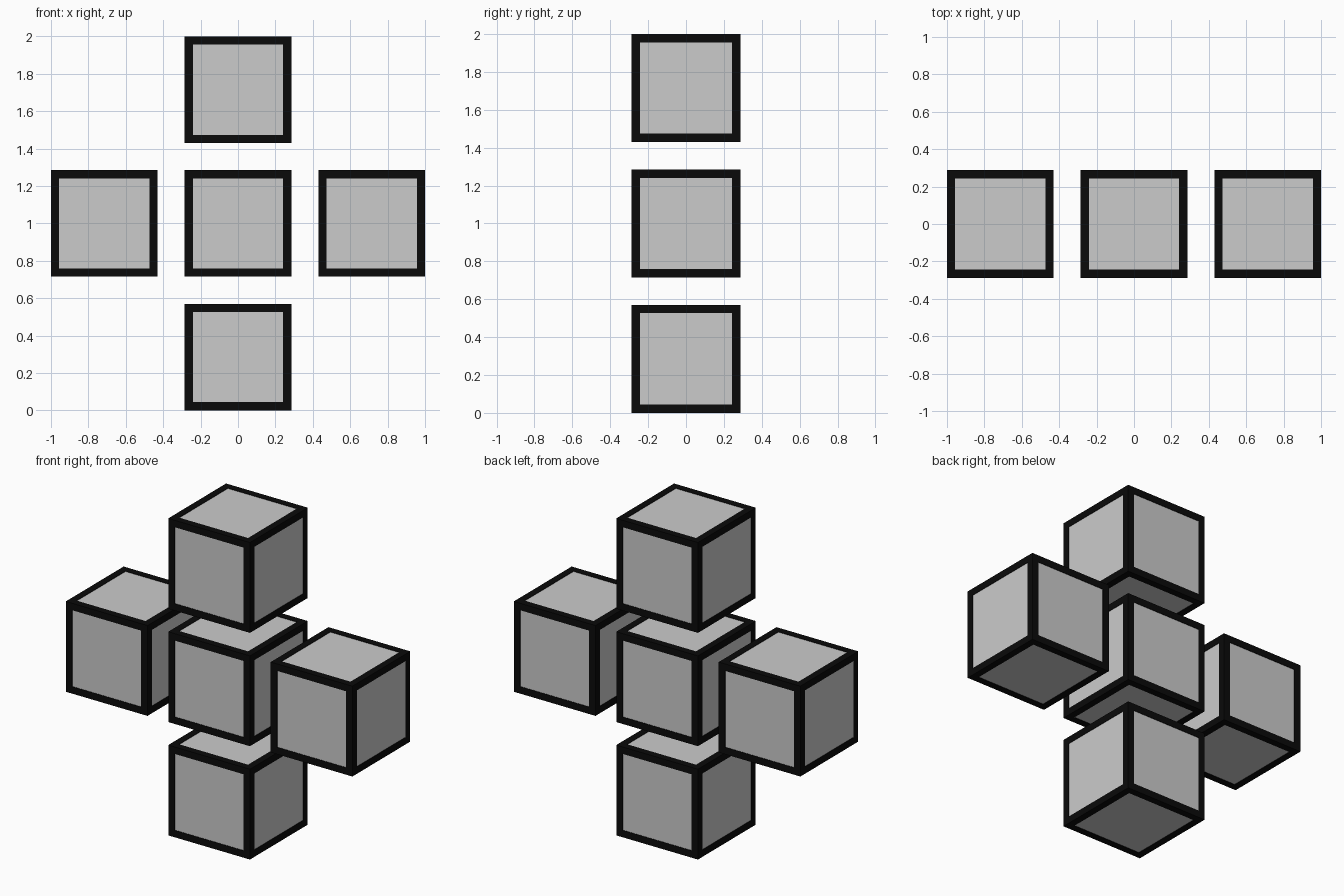
import bpy, bmesh
from itertools import product
from mathutils import Matrix, Vector

if "Cube" in bpy.data.objects:
    bpy.data.objects.remove(bpy.data.objects["Cube"])

HALF = Vector((0.285, 0.288, 0.285))   # outer half size of a framed cube
BAR = 0.044                            # edge bar thickness
INSET = 0.003                          # panels sit just below the bars
STEP = 0.715                           # spacing between cube centres

black = bpy.data.materials.new("black_edges")
black.diffuse_color = (0.003, 0.003, 0.003, 1)
black.use_nodes = True
black.node_tree.nodes["Principled BSDF"].inputs["Base Color"].default_value = black.diffuse_color


def add_box(bm, centre, size):
    bmesh.ops.create_cube(bm, size=1, matrix=Matrix.Translation(centre) @ Matrix.Diagonal((*size, 1)))


def finish(bm, name, location, material=None):
    mesh = bpy.data.meshes.new(name)
    bm.to_mesh(mesh)
    bm.free()
    if material:
        mesh.materials.append(material)
    obj = bpy.data.objects.new(name, mesh)
    obj.location = location
    bpy.context.collection.objects.link(obj)


def framed_cube(name, location):
    # grey block
    bm = bmesh.new()
    add_box(bm, Vector(), (HALF - Vector((INSET,) * 3)) * 2)
    finish(bm, name + "_block", location)

    # twelve black edge bars
    bm = bmesh.new()
    for axis in range(3):
        for s, t in product((-1, 1), repeat=2):
            u, v = (axis + 1) % 3, (axis + 2) % 3
            centre, size = Vector(), Vector((BAR,) * 3)
            size[axis] = HALF[axis] * 2
            centre[u] = s * (HALF[u] - BAR / 2)
            centre[v] = t * (HALF[v] - BAR / 2)
            add_box(bm, centre, size)
    finish(bm, name + "_edge_frame", location, black)


# plus-shaped arrangement of five cubes
for name, i, k in (("centre", 0, 0), ("left", -1, 0), ("right", 1, 0),
                   ("top", 0, 1), ("bottom", 0, -1)):
    framed_cube(name + "_cube", (i * STEP, 0, 1 + k * STEP))
